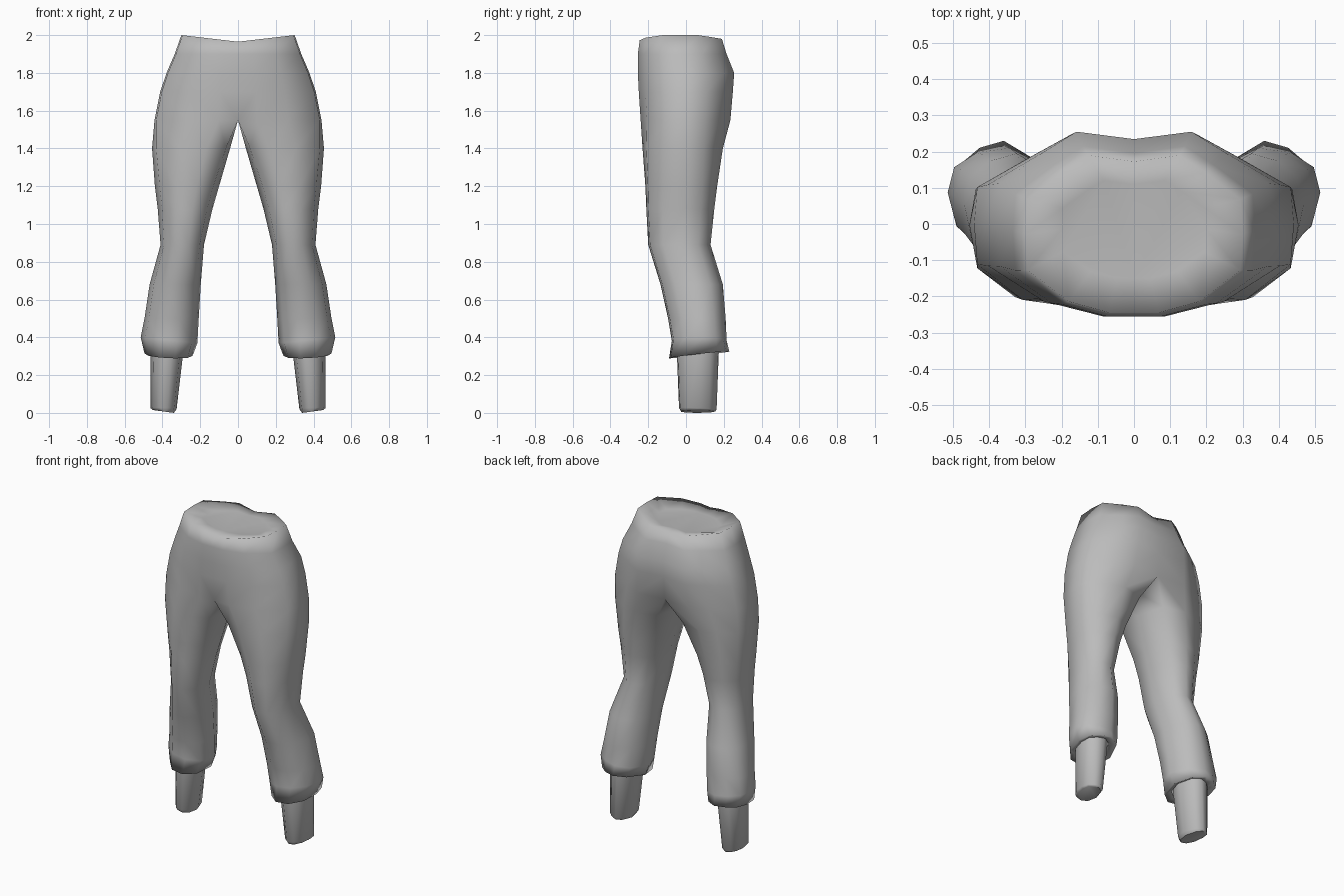
import bpy, bmesh

cube = bpy.data.objects.get("Cube")
if cube:
    bpy.data.objects.remove(cube, do_unlink=True)

grey = bpy.data.materials.new("soft grey")
grey.use_nodes = True
grey.diffuse_color = (0.5, 0.5, 0.5, 1)
bsdf = grey.node_tree.nodes["Principled BSDF"]
bsdf.inputs["Base Color"].default_value = (0.5, 0.5, 0.5, 1)
bsdf.inputs["Roughness"].default_value = 0.8

# Unit cross-sections, counted from the inner back round the outside
HIP = [(0, .96), (.42, 1), (.66, .89), (.98, .72), (1, .5),
       (.98, .27), (.6, .07), (.23, 0), (0, 0), (0, .5)]
LEG = [(.2, .87), (.47, 1), (.73, .94), (.94, .8), (1, .56),
       (.92, .24), (.68, .03), (.36, 0), (.1, .16), (0, .5)]


def add_ring(bm, z, x0, x1, y0, y1, blend, rise_x=0, rise_y=0):
    """Ring fitted to a box; blend goes from hip to leg section."""
    verts = []
    for (hu, hv), (lu, lv) in zip(HIP, LEG):
        u, v = hu + (lu - hu) * blend, hv + (lv - hv) * blend
        verts.append(bm.verts.new((x0 + u * (x1 - x0), y0 + v * (y1 - y0),
                                   z + rise_x * u + rise_y * v)))
    return verts


def bridge(bm, a, b):
    n = len(a)
    for i in range(n):
        bm.faces.new((a[i], a[(i + 1) % n], b[(i + 1) % n], b[i]))


def finish(name, bm, sharp=None):
    """Drop faces on the centre plane, then mirror and shade."""
    inner = [f for f in bm.faces if all(abs(v.co.x) < 1e-5 for v in f.verts)]
    bmesh.ops.delete(bm, geom=inner, context="FACES")
    bmesh.ops.recalc_face_normals(bm, faces=bm.faces)
    me = bpy.data.meshes.new(name)
    bm.to_mesh(me)
    bm.free()
    me.materials.append(grey)
    ob = bpy.data.objects.new(name, me)
    bpy.context.collection.objects.link(ob)
    mod = ob.modifiers.new("mirror", "MIRROR")
    mod.use_clip = True
    mod.merge_threshold = 0.0005
    bpy.ops.object.select_all(action="DESELECT")
    ob.select_set(True)
    bpy.context.view_layer.objects.active = ob
    if sharp is None:
        bpy.ops.object.shade_smooth()
    else:
        bpy.ops.object.shade_smooth_by_angle(angle=sharp)
    return ob


# Trousers: waist to cuff (z, x0, x1, y0, y1, blend, rise_x, rise_y)
rows = [
    (1.965, 0, .30, -.245, .19, 0, .035, 0),
    (1.90, 0, .335, -.255, .215, 0, 0, 0),
    (1.80, 0, .378, -.255, .255, 0, 0, 0),
    (1.70, 0, .412, -.25, .248, 0, 0, 0),
    (1.55, 0, .442, -.24, .235, 0, 0, 0),
    (1.40, .042, .455, -.23, .195, .55, 0, 0),
    (1.20, .10, .44, -.215, .165, .9, 0, 0),
    (1.08, .135, .425, -.21, .15, 1, 0, 0),
    (.89, .18, .41, -.20, .13, 1, 0, 0),
    (.68, .197, .468, -.135, .195, 1, 0, 0),
    (.50, .208, .495, -.095, .21, 1, 0, 0),
    (.37, .215, .515, -.075, .215, 1, .03, 0),
    (.285, .24, .495, -.09, .23, 1, .01, .035),
    (.31, .28, .46, -.05, .175, 1, 0, .03),
]
bm = bmesh.new()
rings = [add_ring(bm, *r) for r in rows]
for a, b in zip(rings, rings[1:]):
    bridge(bm, a, b)
# Slightly dished top closing the waist
dish = add_ring(bm, 1.965, 0, .2, -.15, .12, 0)
bridge(bm, dish, rings[0])
bm.faces.new(dish[:9])
finish("trousers", bm)

# Ankles: tapered stubs below the cuffs
bm = bmesh.new()
top = add_ring(bm, .36, .285, .462, -.05, .175, 1)
low = add_ring(bm, .025, .325, .462, -.037, .162, 1, .005, -.01)
base = add_ring(bm, .0, .34, .45, -.025, .155, 1, .015, 0)
bridge(bm, top, low)
bridge(bm, low, base)
bm.faces.new(base)
bm.faces.new(top)
finish("ankles", bm, 0.9)
